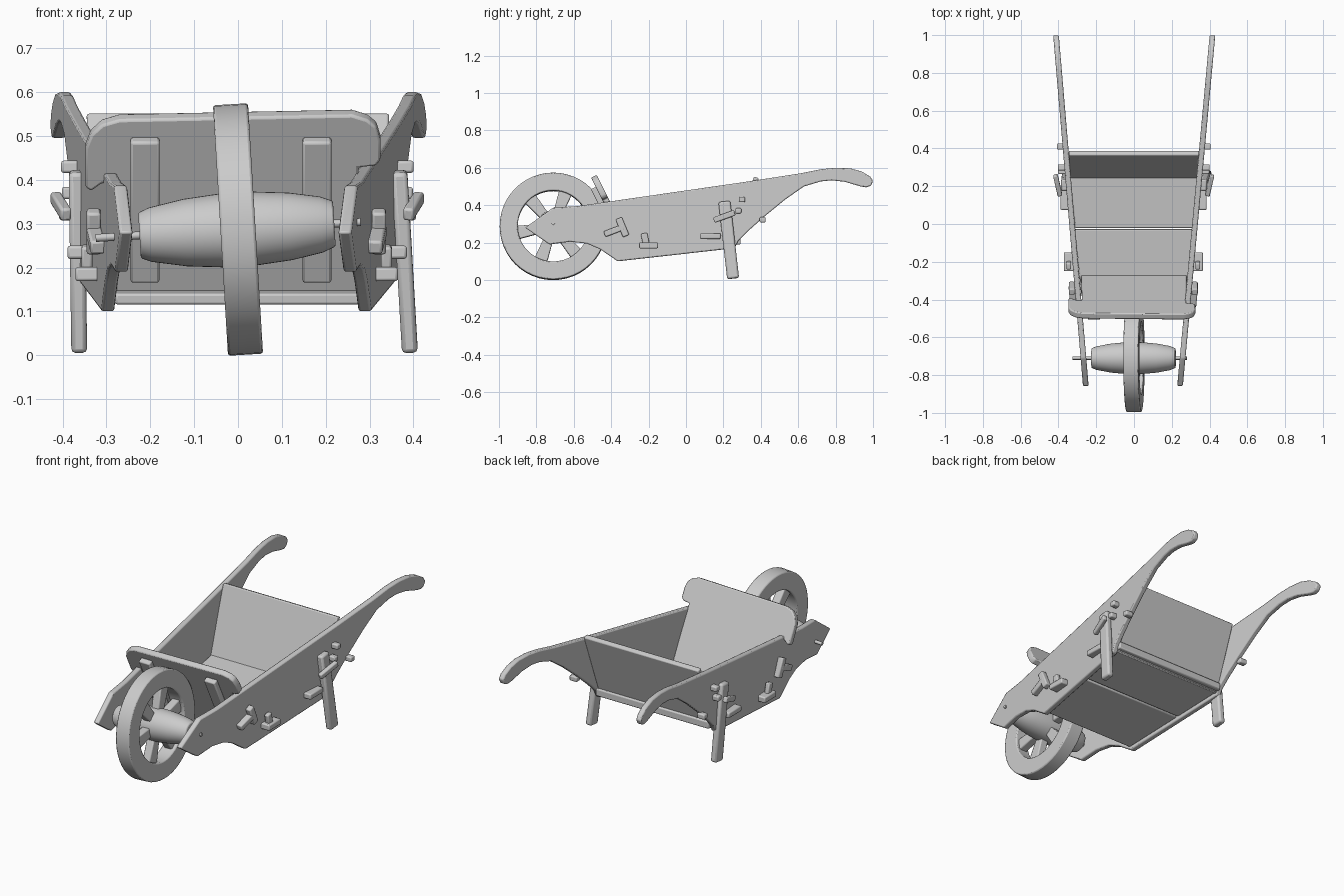
import bpy, bmesh, math
from mathutils import Matrix, Vector

cube = bpy.data.objects.get("Cube")
if cube:
    bpy.data.objects.remove(cube, do_unlink=True)

grey = bpy.data.materials.new("weathered grey")
grey.use_nodes = True
grey.diffuse_color = (0.6, 0.6, 0.6, 1)
grey.node_tree.nodes["Principled BSDF"].inputs["Base Color"].default_value = (0.6, 0.6, 0.6, 1)


def finish(name, bm, bevel=0.006):
    bmesh.ops.remove_doubles(bm, verts=bm.verts, dist=1e-5)
    bmesh.ops.recalc_face_normals(bm, faces=bm.faces)
    mesh = bpy.data.meshes.new(name)
    bm.to_mesh(mesh)
    bm.free()
    mesh.materials.append(grey)
    ob = bpy.data.objects.new(name, mesh)
    bpy.context.collection.objects.link(ob)
    if bevel:
        mod = ob.modifiers.new("soft_edges", "BEVEL")
        mod.width, mod.segments, mod.limit_method = bevel, 2, "ANGLE"
    bpy.ops.object.select_all(action="DESELECT")
    ob.select_set(True)
    bpy.context.view_layer.objects.active = ob
    bpy.ops.object.shade_smooth_by_angle(angle=math.radians(35))
    return ob


def prism(bm, outline, t, place):
    """Extrude a 2D outline by t, centred, mapping (u, v, w) through place."""
    lo, hi = [[bm.verts.new(place(u, v, w)) for u, v in outline] for w in (-t / 2, t / 2)]
    bm.faces.new(lo)
    bm.faces.new(hi[::-1])
    n = len(lo)
    for i in range(n):
        j = (i + 1) % n
        bm.faces.new((lo[i], hi[i], hi[j], lo[j]))


def slab(name, outline, start, end, t, lift=0.0, bevel=0.006):
    """Board across the cart; outline is (x, distance from start towards end)."""
    o = Vector((0, *start))
    d = (Vector((0, *end)) - o).normalized()
    n = Vector((1, 0, 0)).cross(d)
    bm = bmesh.new()
    prism(bm, outline, t, lambda u, v, w: o + Vector((u, 0, 0)) + d * v + n * (w + lift))
    return finish(name, bm, bevel)


def bar(name, a, b, width, depth, bevel=0.006):
    """Square bar from a to b: width along x, depth across."""
    a, b = Vector(a), Vector(b)
    d = b - a
    side = Vector((1, 0, 0)) if abs(d.x) < 0.9 * d.length else Vector((0, 0, 1))
    across = d.normalized().cross(side).normalized()
    side = across.cross(d.normalized())
    bm = bmesh.new()
    rect = [(-.5, -.5), (.5, -.5), (.5, .5), (-.5, .5)]
    prism(bm, rect, d.length,
          lambda u, v, w: (a + b) / 2 + side * u * width + across * v * depth + d.normalized() * w)
    return finish(name, bm, bevel)


def lathe(name, profile, closed=False, steps=40, bevel=0.004):
    """Turn an (x, radius) profile about the x axis."""
    bm = bmesh.new()
    vs = [bm.verts.new((x, 0, r)) for x, r in profile]
    pairs = list(zip(vs, vs[1:])) + ([(vs[-1], vs[0])] if closed else [])
    es = [bm.edges.new(p) for p in pairs]
    bmesh.ops.spin(bm, geom=vs + es, cent=(0, 0, 0), axis=(1, 0, 0),
                   angle=2 * math.pi, steps=steps)
    return finish(name, bm, bevel)


# Side boards with curved handles, splayed towards the back
SIDE = [(-.86, .28), (-.71, .387), (-.58, .395), (.34, .528), (.61, .57), (.72, .592), (.8, .6),
        (.88, .597), (.94, .58), (.985, .553), (1, .53), (.99, .505), (.965, .495), (.935, .5),
        (.85, .525), (.78, .533), (.72, .527), (.63, .5), (.53, .43), (.42, .34), (.33, .26),
        (.28, .21), (.26, .17), (-.365, .1), (-.46, .165), (-.53, .195), (-.62, .205), (-.73, .19)]


def side_x(y, s):
    return s * (.323 + .0925 * y) if s > 0 else -.328 + -.085 * y


for s, tag in ((1, "left"), (-1, "right")):
    bm = bmesh.new()
    prism(bm, SIDE, .03, lambda y, z, w: Vector((side_x(y, s) + w, y, z)))
    finish(tag + "_side_board", bm)

# Floor planks
START, END = (-.37, .128), (.27, .2)
for i, (a, b) in enumerate(((0, .345), (.352, .645))):
    wide = lambda v: .28 + .09 * v
    slab("floor_plank_%d" % (i + 1), [(-wide(a), a), (wide(a), a), (wide(b), b), (-wide(b), b)],
         START, END, .026)

# Sloping tail board and its bottom beam
slab("tail_board", [(-.34, 0), (.335, 0), (.345, .385), (-.345, .385)], (.25, .185), (.375, .545), .028)
bar("tail_beam", (-.34, .275, .21), (.34, .275, .21), .04, .035)

# Leaning front board with ears that hook over the sides
HEAD = [(-.28, 0), (.28, 0), (.275, .34), (.315, .345), (.325, .36), (.325, .41), (.315, .445),
        (.295, .463), (.26, .475), (-.27, .463), (-.31, .45), (-.335, .425), (-.348, .39),
        (-.348, .29), (-.335, .28), (-.31, .3), (-.275, .3)]
FRONT = ((-.28, .13), (-.49, .55))
slab("front_board", HEAD, *FRONT, .034)
for x, tag in ((.18, "left"), (-.212, "right")):
    slab(tag + "_front_batten",
         [(x - .033, .06), (x + .033, .06), (x + .033, .42), (x - .033, .42)], *FRONT, .03, .03)

# Wheel: rim, flared spokes and barrel hub, all leaning slightly
wheel = [lathe("wheel_rim", [(-.04, .19), (.04, .19), (.04, .286), (-.04, .286)], True, 48, .006),
         lathe("wheel_hub", [(-.225, 0), (-.225, .052), (-.2, .062), (-.12, .077), (-.04, .084),
                             (.04, .084), (.12, .077), (.19, .064), (.22, .052), (.22, 0)])]
bm = bmesh.new()
for k in range(6):
    turn = Matrix.Rotation(math.radians(60 * k + 10), 3, "X")
    prism(bm, [(.06, -.024), (.2, -.036), (.2, .036), (.06, .024)], .045,
          lambda r, v, w: turn @ Vector((w, r, v)))
wheel.append(finish("wheel_spokes", bm))
wheel.append(lathe("axle_pin", [(-.325, 0), (-.325, .009), (.28, .009), (.28, 0)], False, 12, 0))
for ob in wheel:
    ob.location = (0, -.71, .287)
    ob.rotation_euler = (0, -.06, 0)

for s, tag in ((1, "left"), (-1, "right")):
    def out(y, d):
        return side_x(y, s) + s * d

    # Legs
    foot = .392 if s > 0 else -.362
    bar(tag + "_leg", (s * .368, .205, .42), (foot, .252, .008), .036, .064, .01)
    # Tenons with wedges, fixing the floor and the front board
    bar(tag + "_rear_tenon", (out(.13, 0), .13, .235), (out(.13, .05), .13, .235), .03, .11)
    bar(tag + "_middle_tenon", (out(-.2, 0), -.2, .185), (out(-.2, .06), -.2, .185), .032, .1)
    bar(tag + "_middle_wedge", (out(-.215, .035), -.21, .18), (out(-.215, .035), -.225, .25), .025, .035)
    bar(tag + "_front_tenon", (out(-.34, .02), -.435, .245), (out(-.34, .03), -.33, .285), .035, .032)
    bar(tag + "_front_wedge", (out(-.34, .03), -.32, .235), (out(-.34, .03), -.36, .33), .032, .036)
    # Pegs behind the legs
    for i, (y, z, d) in enumerate(((.3, .43, .05), (.28, .37, .05), (.41, .322, .045))):
        bar("%s_peg_%d" % (tag, i + 1), (out(y, 0), y, z), (out(y, d), y, z), .028, .032)
    bar(tag + "_leg_peg", (out(.215, .045), .15, .32), (out(.215, .07), .26, .36), .025, .03)
